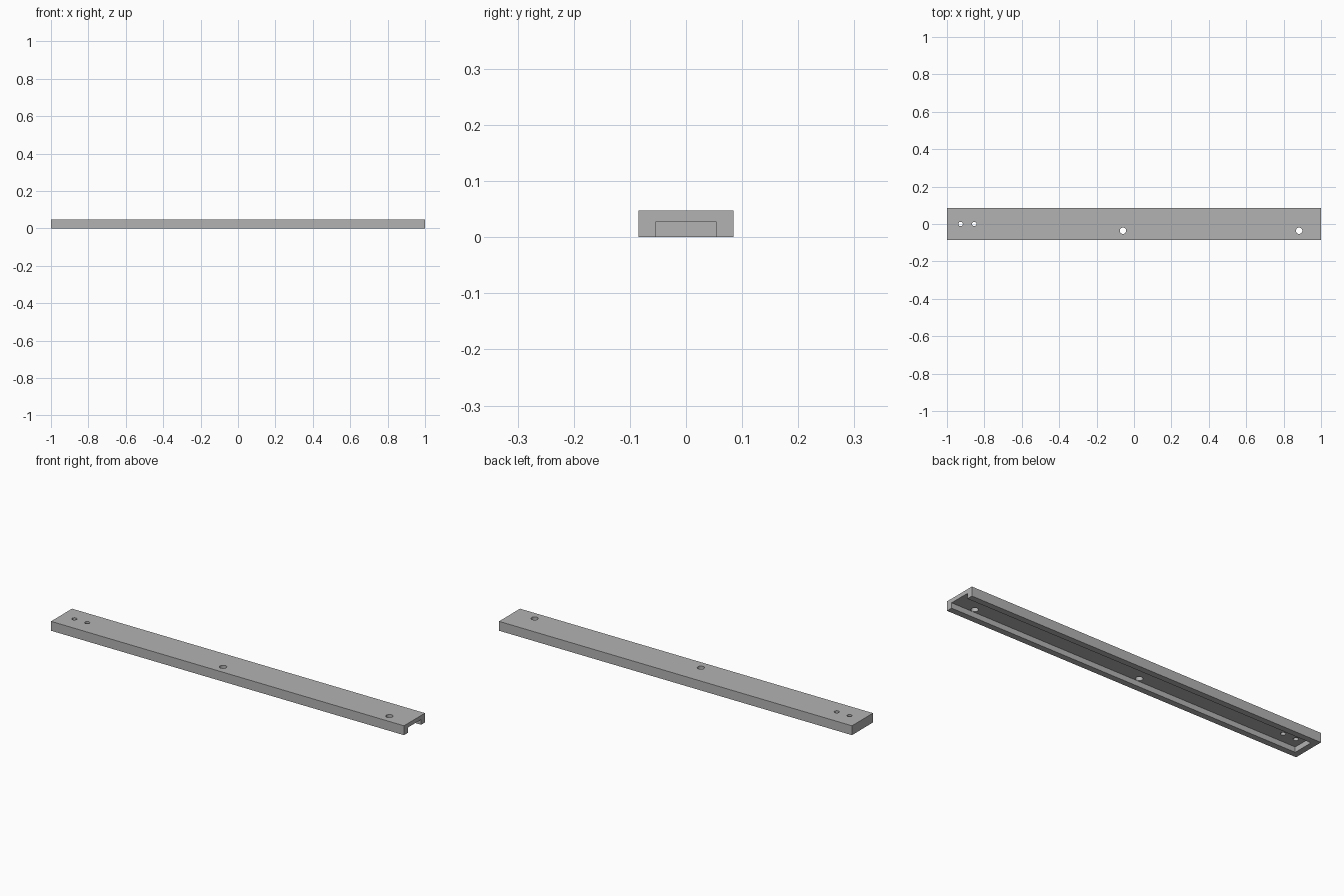
import bpy

cube = bpy.data.objects.get("Cube")
if cube:
    bpy.data.objects.remove(cube, do_unlink=True)

LENGTH, WIDTH, HEIGHT = 2.0, 0.17, 0.048
WALL, CHANNEL_DEPTH = 0.031, 0.027

# Single grey finish
grey = bpy.data.materials.new("plain_grey")
grey.use_nodes = True
colour = (0.45, 0.45, 0.45, 1)
grey.diffuse_color = colour
grey.node_tree.nodes["Principled BSDF"].inputs["Base Color"].default_value = colour


def box(name, low, high):
    """Axis-aligned box between two corners."""
    centre = [(a + b) / 2 for a, b in zip(low, high)]
    bpy.ops.mesh.primitive_cube_add(size=1, location=centre)
    obj = bpy.context.object
    obj.name = name
    obj.scale = [b - a for a, b in zip(low, high)]
    bpy.ops.object.transform_apply(location=True, rotation=True, scale=True)
    obj.data.materials.append(grey)
    return obj


def cut(target, cutter):
    """Subtract the cutter from the target and discard it."""
    cutter.hide_render = True
    mod = target.modifiers.new("cut", 'BOOLEAN')
    mod.operation = 'DIFFERENCE'
    mod.solver = 'EXACT'
    mod.object = cutter
    bpy.context.view_layer.objects.active = target
    bpy.ops.object.modifier_apply(modifier=mod.name)
    bpy.data.objects.remove(cutter, do_unlink=True)


# Solid bar
bar = box("channel_bar", (-LENGTH / 2, -WIDTH / 2, 0), (LENGTH / 2, WIDTH / 2, HEIGHT))

# Underside channel: closed at the right end, open at the left end
half = WIDTH / 2 - WALL
cut(bar, box("channel_cutter", (-LENGTH / 2 + WALL, -half, -0.05),
             (LENGTH / 2 + 0.05, half, CHANNEL_DEPTH)))

# Through holes: two small on the centre line, two large offset to the front
for x, y, radius in ((-0.927, 0, 0.012), (-0.854, 0, 0.012),
                     (-0.059, -0.036, 0.017), (0.883, -0.036, 0.017)):
    bpy.ops.mesh.primitive_cylinder_add(vertices=32, radius=radius, depth=0.2,
                                        location=(x, y, HEIGHT))
    hole = bpy.context.object
    hole.name = "hole_cutter"
    hole.data.materials.append(grey)
    cut(bar, hole)

# Smooth hole walls, crisp bar edges
bpy.ops.object.select_all(action='DESELECT')
bar.select_set(True)
bpy.context.view_layer.objects.active = bar
bpy.ops.object.shade_smooth_by_angle()
